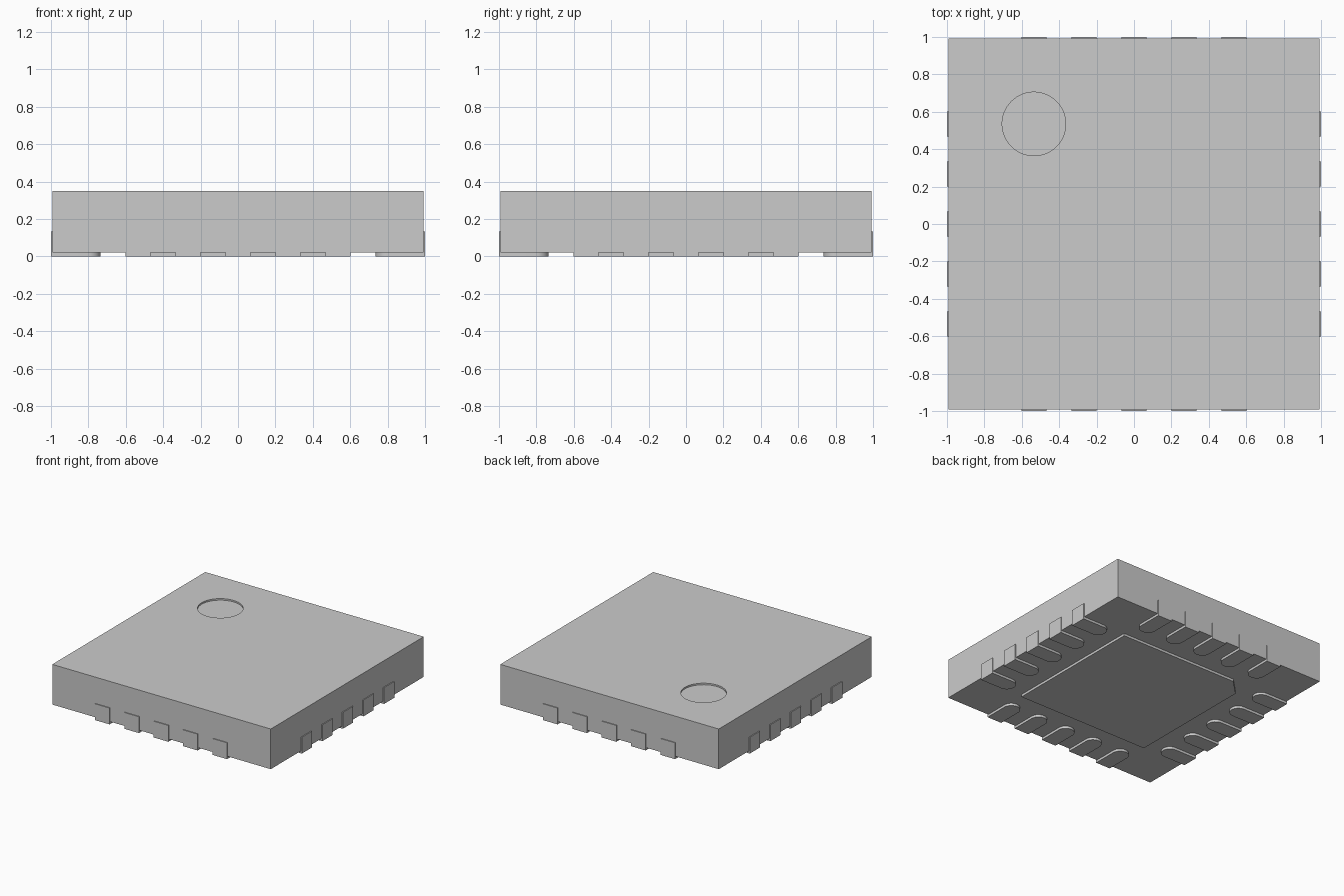
import bpy, bmesh
from math import sin, cos, pi, radians
from mathutils import Matrix

if "Cube" in bpy.data.objects:
    bpy.data.objects.remove(bpy.data.objects["Cube"])

HALF = 0.993        # half width of the moulded body
Z0, Z1 = 0.02, 0.35  # body underside and top
PITCH, PAD_W, PAD_IN = 0.267, 0.133, 0.735


def prism(name, outline, z0, z1, turn=0.0, smooth=False):
    """Extrude a counter-clockwise 2D outline from z0 to z1."""
    bm = bmesh.new()
    face = bm.faces.new([bm.verts.new((x, y, z0)) for x, y in outline])
    ext = bmesh.ops.extrude_face_region(bm, geom=[face])
    for v in ext["geom"]:
        if isinstance(v, bmesh.types.BMVert):
            v.co.z = z1
    bmesh.ops.transform(bm, matrix=Matrix.Rotation(turn, 4, 'Z'), verts=bm.verts)
    bmesh.ops.recalc_face_normals(bm, faces=bm.faces)
    mesh = bpy.data.meshes.new(name)
    bm.to_mesh(mesh)
    bm.free()
    obj = bpy.data.objects.new(name, mesh)
    bpy.context.collection.objects.link(obj)
    if smooth:
        bpy.ops.object.select_all(action='DESELECT')
        obj.select_set(True)
        bpy.context.view_layer.objects.active = obj
        bpy.ops.object.shade_smooth_by_angle(angle=radians(30))
    return obj


def arc(cx, cy, r, a0, a1, n):
    return [(cx + r * cos(a0 + (a1 - a0) * i / n),
             cy + r * sin(a0 + (a1 - a0) * i / n)) for i in range(n + 1)]


# Moulded body
h = HALF
body = prism("body", [(-h, -h), (h, -h), (h, h), (-h, h)], Z0, Z1)

# Shallow round orientation mark sunk into the top
cutter = prism("mark_cutter", arc(-0.535, 0.535, 0.17, 0, 2 * pi, 64)[:-1],
               Z1 - 0.013, Z1 + 0.1)
cutter.hide_render = True
cutter.hide_set(True)
cut = body.modifiers.new("orientation_mark", 'BOOLEAN')
cut.operation = 'DIFFERENCE'
cut.solver = 'EXACT'
cut.object = cutter

# Centre heat pad with one chamfered corner
p, c = 0.602, 0.13
prism("centre_pad", [(-p, -p), (p, -p), (p, p), (-p + c, p), (-p, p - c)],
      0.0, Z0 + 0.002)

# Five round-ended contacts on each of the four sides
for side_index, side in enumerate(("front", "right", "back", "left")):
    for i in range(5):
        x, r = (i - 2) * PITCH, PAD_W / 2
        outline = [(x - r, -1), (x + r, -1)] + arc(x, -PAD_IN - r, r, 0, pi, 16)
        prism(f"{side}_contact_{i + 1}", outline, 0.0, 0.134,
              turn=side_index * pi / 2, smooth=True)
